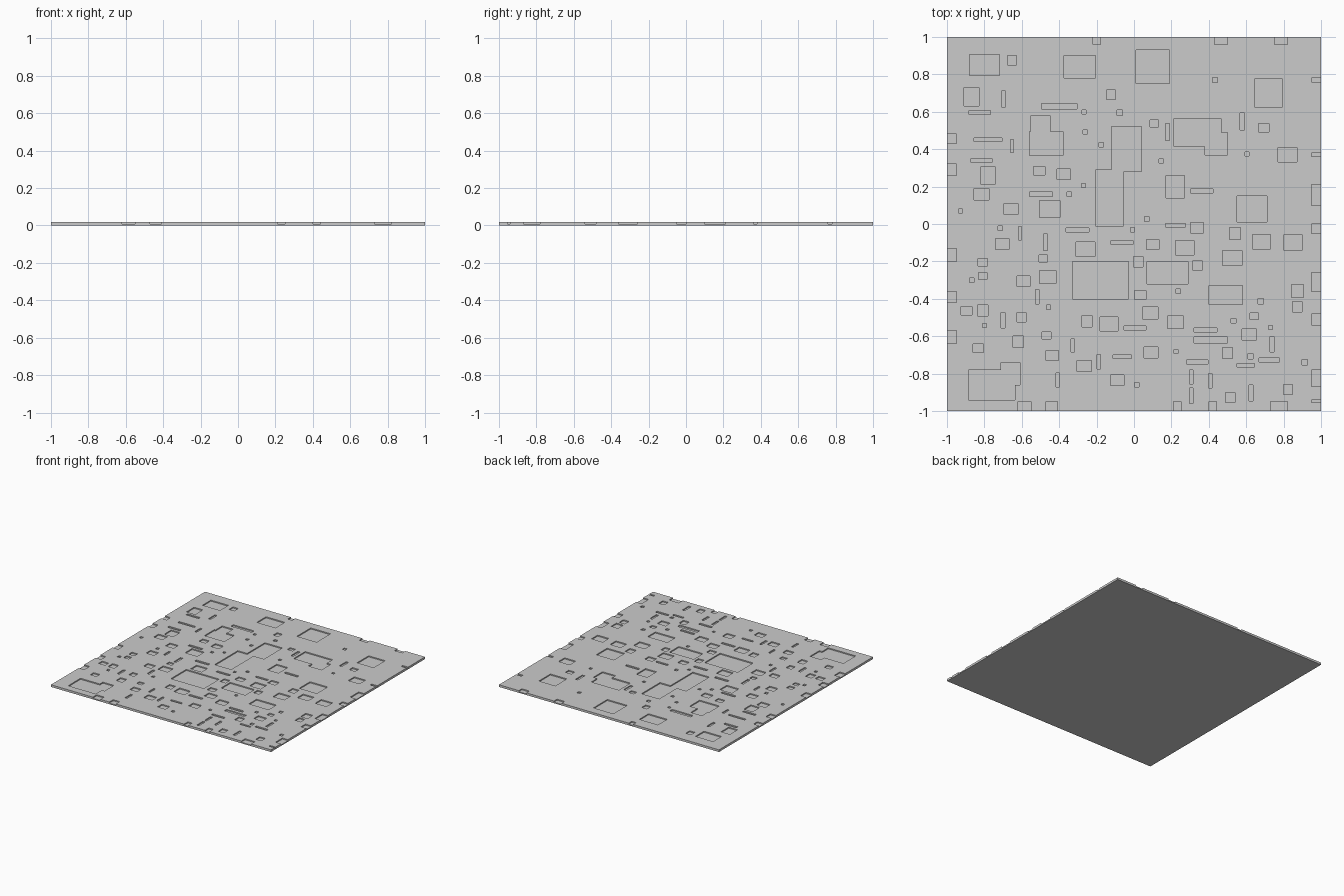
import bpy, bmesh, random
from mathutils import Matrix, Vector

if "Cube" in bpy.data.objects:
    bpy.data.objects.remove(bpy.data.objects["Cube"])

THICK, FLOOR = 0.018, 0.009
random.seed(7)


def add_box(bm, x0, x1, y0, y1, z0, z1):
    size = Vector((x1 - x0, y1 - y0, z1 - z0))
    mid = Vector(((x0 + x1) / 2, (y0 + y1) / 2, (z0 + z1) / 2))
    bmesh.ops.create_cube(bm, size=1, matrix=Matrix.Translation(mid) @ Matrix.Diagonal(size).to_4x4())


def make_object(name, bm):
    mesh = bpy.data.meshes.new(name)
    bm.to_mesh(mesh)
    bm.free()
    ob = bpy.data.objects.new(name, mesh)
    bpy.context.collection.objects.link(ob)
    return ob


# Main pockets: centre x, centre y, width, depth
main = [
    (-.80, .85, .16, .11), (-.29, .84, .17, .12), (.10, .84, .18, .18),
    (.72, .70, .15, .15), (.34, .49, .25, .15), (.44, .43, .12, .12),
    (-.13, .14, .15, .30), (-.04, .40, .16, .24), (-.18, -.30, .30, .20),
    (.18, -.26, .22, .12), (-.76, -.86, .25, .16), (-.66, -.80, .10, .12),
    (.63, .08, .16, .14), (-.47, .43, .18, .13), (-.50, .53, .10, .10),
    (.49, -.38, .18, .10), (-.87, .68, .08, .10), (-.78, .26, .08, .09),
    (-.78, .45, .15, .02), (.41, -.62, .18, .03), (-.40, .63, .19, .03),
    (.22, .20, .10, .12), (-.45, .08, .11, .09),
]
rects = [(x - w / 2, x + w / 2, y - d / 2, y + d / 2) for x, y, w, d in main]

# Notches breaking through the four edges
OUT = 1.05
for a, b in [(-.62, -.55), (-.47, -.41), (.21, .25), (.40, .44), (.73, .82)]:
    rects.append((a, b, -OUT, -.95))
for a, b in [(-.22, -.18), (.43, .50), (.75, .82)]:
    rects.append((a, b, .96, OUT))
for a, b in [(-.955, -.94), (-.87, -.78), (-.54, -.48), (-.36, -.26),
             (-.05, 0), (.10, .21), (.36, .38), (.76, .78)]:
    rects.append((.95, OUT, a, b))
for a, b in [(-.64, -.57), (-.42, -.36), (-.20, -.13), (.26, .32), (.43, .48)]:
    rects.append((-OUT, -.95, a, b))


# Small scattered pockets and slots, sparser towards the back right
def clear(r, gap=.022):
    return all(r[1] + gap < q[0] or r[0] - gap > q[1] or
               r[3] + gap < q[2] or r[2] - gap > q[3] for q in rects)


kinds = [(.07, .055), (.055, .06), (.09, .07), (.025, .025), (.11, .02), (.02, .08), (.05, .04)]
count = 0
for _ in range(4000):
    if count == 100:
        break
    x, y = random.uniform(-.93, .93), random.uniform(-.93, .93)
    if y > .55 and random.random() < .8 or x + y > .7 and random.random() < .6:
        continue
    w, d = random.choice(kinds)
    s = random.uniform(.85, 1.15)
    r = (x - w * s / 2, x + w * s / 2, y - d * s / 2, y + d * s / 2)
    if clear(r):
        rects.append(r)
        count += 1

# Plate
bm = bmesh.new()
add_box(bm, -1, 1, -1, 1, 0, THICK)
plate = make_object("panel_plate", bm)

# Pocket cutter
bm = bmesh.new()
for r in rects:
    add_box(bm, *r, FLOOR, .05)
cutter = make_object("pocket_cutter", bm)
cutter.hide_render = True
cutter.display_type = 'WIRE'

mod = plate.modifiers.new("pockets", 'BOOLEAN')
mod.operation = 'DIFFERENCE'
mod.object = cutter
mod.solver = 'EXACT'
mod.use_self = True
bpy.context.view_layer.objects.active = plate
plate.select_set(True)
bpy.ops.object.modifier_apply(modifier=mod.name)
bpy.data.objects.remove(cutter)
